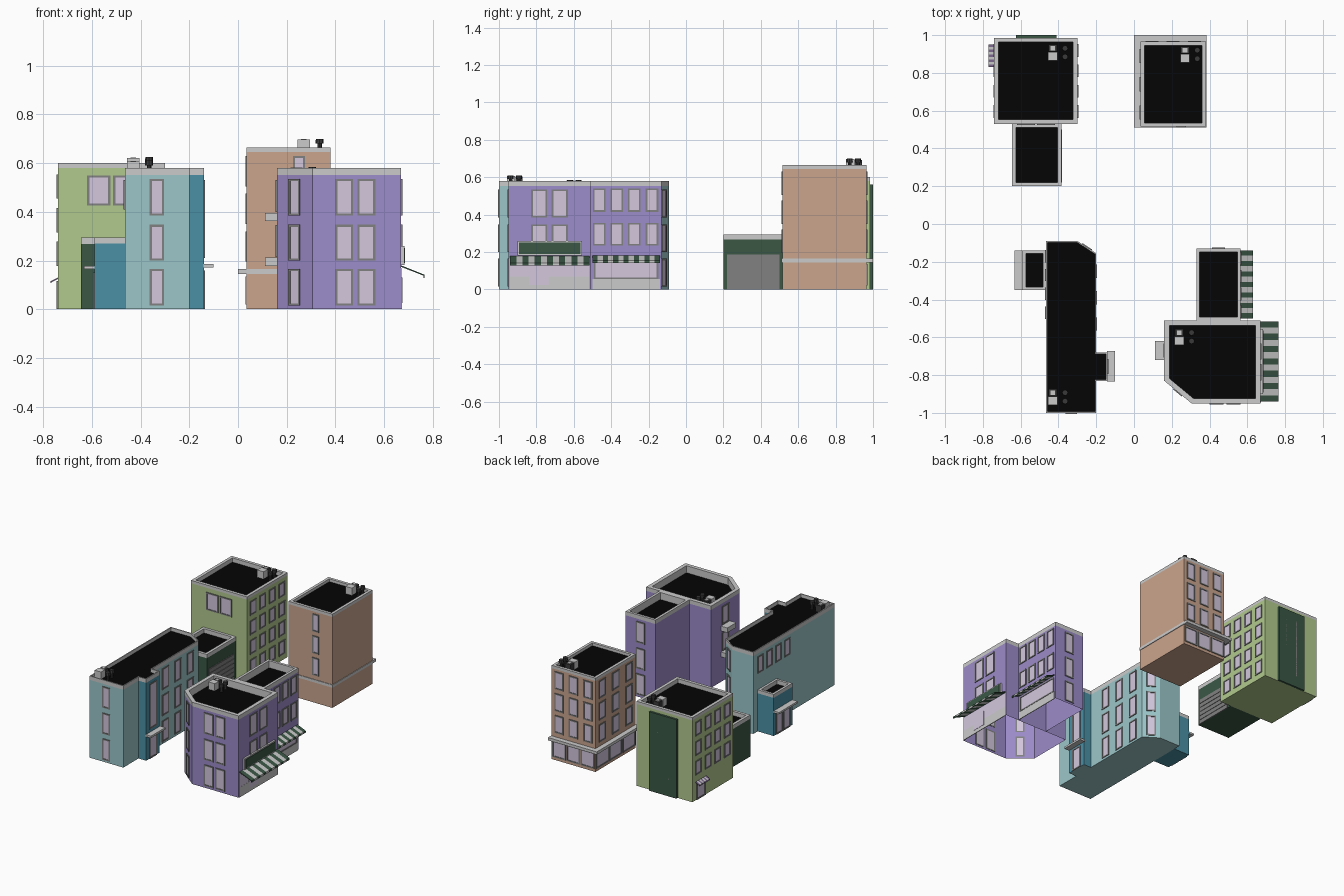
import bpy, bmesh
from mathutils import Vector, Matrix

if "Cube" in bpy.data.objects:
    bpy.data.objects.remove(bpy.data.objects["Cube"])

X, Y, Z = Vector((1, 0, 0)), Vector((0, 1, 0)), Vector((0, 0, 1))
COLORS = dict(green="b0c98c", purple="9b8bc8", teal="9bc5c8", blue="4c8fa5", orange="c9a38c",
              pine="3d5847", black="0d0d0d", glass="d2c6dd", dark="3c3c3c", slate="808080",
              lilac="7d688f")
MATS = {}
for key, h in COLORS.items():
    m = bpy.data.materials.new(key)
    rgb = [(int(h[i:i + 2], 16) / 255) ** 2.2 for i in (0, 2, 4)]
    m.diffuse_color = (*rgb, 1)
    m.use_nodes = True
    m.node_tree.nodes["Principled BSDF"].inputs["Base Color"].default_value = m.diffuse_color
    MATS[key] = m


def finish(bm, name, mats=(), recalc=True):
    if recalc:
        bmesh.ops.recalc_face_normals(bm, faces=bm.faces)
    me = bpy.data.meshes.new(name)
    bm.to_mesh(me)
    bm.free()
    for k in mats:
        me.materials.append(MATS.get(k))
    ob = bpy.data.objects.new(name, me)
    bpy.context.collection.objects.link(ob)
    return ob


# Wall frames: origin, direction along the wall, outward normal
def front(y): return Y * y, X, -Y
def back(y): return Y * y, X, Y
def right(x): return X * x, Y, X
def left(x): return X * x, Y, -X


def edge(a, b):
    a, b = Vector((*a, 0)), Vector((*b, 0))
    u = (b - a).normalized()
    return a, u, Vector((u.y, -u.x, 0))


def sweep(bm, wall, profile, u0, u1):
    """Extrude a (depth, height) profile along a wall."""
    o, u, n = wall
    ends = [[bm.verts.new(o + u * s + n * d + Z * z) for d, z in profile] for s in (u0, u1)]
    k = len(profile)
    bm.faces.new(ends[0])
    bm.faces.new(ends[1][::-1])
    for i in range(k):
        j = (i + 1) % k
        bm.faces.new((ends[0][i], ends[1][i], ends[1][j], ends[0][j]))


def slab(bm, wall, u0, u1, z0, z1, d1, d0=-0.002):
    sweep(bm, wall, [(d0, z0), (d1, z0), (d1, z1), (d0, z1)], u0, u1)


def panel(name, wall, u0, u1, z0, z1, d, mat=None):
    bm = bmesh.new()
    slab(bm, wall, u0, u1, z0, z1, d)
    return finish(bm, name, [mat] if mat else [])


def windows(name, wall, centres, rows, w, border=0.009):
    frames, panes = bmesh.new(), bmesh.new()
    for c in centres:
        for z0, z1 in rows:
            a, b = c - w / 2, c + w / 2
            slab(panes, wall, a + border, b - border, z0 + border, z1 - border, 0.0015)
            for u0, u1, s, t in ((a, a + border, z0, z1), (b - border, b, z0, z1),
                                 (a + border, b - border, z0, z0 + border),
                                 (a + border, b - border, z1 - border, z1)):
                slab(frames, wall, u0, u1, s, t, 0.005)
    finish(frames, name + "_frames", ["slate"])
    finish(panes, name + "_panes", ["glass"])


def offset(pts, d):
    out, k = [], len(pts)
    for i in range(k):
        p, q, r = (Vector(pts[(i + j) % k]) for j in (-1, 0, 1))
        e, f = (q - p).normalized(), (r - q).normalized()
        n, m = Vector((-e.y, e.x)), Vector((-f.y, f.x))
        out.append(q + (n + m) * d / (1 + n.dot(m)))
    return out


def building(name, pts, top, cap, rim, depth, mat, base=True, accent=None):
    """Walls, grey parapet and sunken black roof; accent = (material, minimum x)."""
    bm = bmesh.new()
    inner = offset(pts, rim)
    loops = [[bm.verts.new((p[0], p[1], z)) for p in ps] for ps, z in
             ((pts, 0), (pts, top - cap), (pts, top), (inner, top), (inner, top - depth))]
    k = len(pts)
    for li in range(4):
        for i in range(k):
            j = (i + 1) % k
            f = bm.faces.new((loops[li][i], loops[li][j], loops[li + 1][j], loops[li + 1][i]))
            f.material_index = min(li, 1)
            if li == 0 and accent and f.calc_center_median().x > accent[1]:
                f.material_index = 3
    bm.faces.new(loops[4]).material_index = 2
    if base:
        bm.faces.new(loops[0][::-1])
    mats = [mat, None, "black"] + ([accent[0]] if accent else [])
    return finish(bm, name, mats, recalc=False)


def rect(x0, x1, y0, y1): return [(x0, y0), (x1, y0), (x1, y1), (x0, y1)]


def awning(name, wall, u0, u1, count, d, zt, zb, drop, mat):
    prof = [(0, zt), (d, zb), (d, zb - drop), (d - 0.004, zb - drop), (d - 0.004, zb - 0.004), (0, zt - 0.006)]
    step = (u1 - u0) / count
    for label, first, m in (("dark", 0, [mat]), ("light", 1, [])):
        bm = bmesh.new()
        for i in range(first, count, 2):
            sweep(bm, wall, prof, u0 + i * step, u0 + (i + 1) * step)
        finish(bm, f"{name}_{label}_stripes", m)


def roof_gear(name, x, y, z):
    # Air handler, hatch and two mushroom vents
    wall = (Vector((x, y, z)), X, Y)
    bm, dk = bmesh.new(), bmesh.new()
    slab(bm, wall, -0.025, 0.025, 0, 0.052, -0.02, -0.065)
    slab(bm, wall, -0.012, 0.012, 0, 0.053, 0.012, -0.012)
    slab(dk, wall, -0.023, 0.023, 0, 0.048, 0.02, -0.018)
    for vy in (0.0, -0.045):
        for r, z0, z1 in ((0.010, 0, 0.035), (0.017, 0.035, 0.055)):
            bmesh.ops.create_cone(dk, cap_ends=True, segments=8, radius1=r, radius2=r * 0.9, depth=z1 - z0,
                                  matrix=Matrix.Translation((x + 0.065, y + vy, z + (z0 + z1) / 2)))
    finish(bm, name + "_air_units")
    finish(dk, name + "_vents", ["dark"])


# Green building with low garage wing
building("green_building", rect(-0.74, -0.30, 0.53, 0.985), 0.60, 0.02, 0.022, 0.03, "green")
windows("green_front", front(0.53), (-0.572, -0.465), [(0.425, 0.55)], 0.095)
floors4 = [(0.04 + 0.138 * i, 0.14 + 0.138 * i) for i in range(4)]
cols4 = [0.595 + 0.108 * i for i in range(4)]
windows("green_right", right(-0.30), cols4, floors4, 0.068)
windows("green_left", left(-0.74), cols4, floors4[1:], 0.068)
windows("green_shopfront", left(-0.74), (0.89,), [(0.0, 0.115)], 0.10)
awning("green_awning", left(-0.74), 0.83, 0.95, 9, 0.03, 0.13, 0.115, 0.008, "lilac")
panel("green_stair_panel", back(0.985), -0.625, -0.41, 0, 0.56, 0.015, "pine")
windows("green_stair", back(1.0 - 0.005), (-0.517,), [(0.08, 0.50)], 0.09)
building("garage_wing", rect(-0.645, -0.385, 0.20, 0.531), 0.295, 0.027, 0.02, 0.03, "pine")
bm = bmesh.new()
for i in range(6):
    slab(bm, right(-0.385), 0.22, 0.50, 0.031 * i, 0.031 * i + 0.027, 0.004)
slab(bm, right(-0.385), 0.22, 0.50, 0, 0.186, 0.001)
finish(bm, "garage_door", ["slate"])
roof_gear("green_roof", -0.43, 0.93, 0.57)

# Orange building with shop floor and ledge
building("orange_building", rect(0.035, 0.38, 0.515, 0.965), 0.665, 0.02, 0.02, 0.02, "orange")
rows = [(0.195 + 0.155 * i, 0.32 + 0.155 * i) for i in range(3)]
windows("orange_front", front(0.515), (0.25,), rows, 0.05)
windows("orange_back", back(0.965), (0.095, 0.207, 0.32), rows, 0.07)
windows("orange_left", left(0.035), (0.59, 0.74, 0.89), rows, 0.075)
windows("orange_shop_back", back(0.965), (0.095, 0.207, 0.32), [(0.02, 0.135)], 0.105)
windows("orange_shop_left", left(0.035), (0.59, 0.74, 0.89), [(0.02, 0.135)], 0.14)
bm = bmesh.new()
slab(bm, left(0.035), 0.512, 1.0, 0.145, 0.165, 0.035)
slab(bm, back(0.965), 0.035, 0.383, 0.145, 0.165, 0.035)
slab(bm, right(0.38), 0.512, 0.965, 0.145, 0.165, 0.004)
slab(bm, front(0.515), 0.035, 0.383, 0.145, 0.165, 0.004)
finish(bm, "orange_ledge")
roof_gear("orange_roof", 0.27, 0.92, 0.645)

# Teal building with blue stair bay and side porch
building("teal_building", [(-0.465, -1), (-0.2, -1), (-0.2, -0.83), (-0.14, -0.83), (-0.14, -0.68), (-0.2, -0.68),
                           (-0.2, -0.155), (-0.30, -0.09), (-0.465, -0.09)],
         0.58, 0.028, 0.007, 0.025, "teal", accent=("blue", -0.199))
floors3 = [(0.015, 0.165), (0.20, 0.347), (0.385, 0.535)]
windows("teal_front", front(-1), (-0.333,), floors3, 0.06)
windows("teal_right", right(-0.2), (-0.53, -0.39, -0.25), floors3, 0.07)
windows("teal_corner", edge((-0.2, -0.155), (-0.3, -0.09)), (0.06,), floors3, 0.06)
windows("teal_left", left(-0.465), (-0.17, -0.27, -0.37, -0.47), [(0.41, 0.53)], 0.065)
windows("stair_bay", right(-0.14), (-0.755,), [(0.0, 0.16), (0.21, 0.53)], 0.08)
panel("stair_bay_canopy", right(-0.14), -0.833, -0.672, 0.172, 0.186, 0.04)
building("side_porch", rect(-0.59, -0.464, -0.35, -0.14), 0.295, 0.025, 0.017, 0.03, "blue")
windows("porch_door", left(-0.59), (-0.285, -0.205), [(0.0, 0.15)], 0.075)
panel("porch_canopy", left(-0.59), -0.35, -0.14, 0.165, 0.178, 0.042)
roof_gear("teal_roof", -0.43, -0.893, 0.555)

# Purple corner building and rear wing, both open underneath
A, B = (0.16, -0.83), (0.305, -0.95)
building("purple_building", [B, (0.67, -0.95), (0.67, -0.51), (0.16, -0.51), A],
         0.58, 0.028, 0.027, 0.05, "purple", base=False)
building("purple_wing", rect(0.33, 0.565, -0.511, -0.13), 0.58, 0.028, 0.018, 0.05, "purple", base=False)
windows("purple_front", front(-0.95), (0.436, 0.527), floors3, 0.074)
windows("purple_corner", edge(A, B), (0.094,), floors3, 0.06)
windows("purple_right", right(0.67), (-0.785, -0.675), floors3[1:], 0.086)
windows("purple_left", left(0.16), (-0.67,), [(0.215, 0.345), (0.40, 0.53)], 0.075)
wing_cols = (-0.464, -0.37, -0.277, -0.182)
windows("wing_right", right(0.565), wing_cols, [(0.235, 0.355), (0.415, 0.54)], 0.068)
windows("wing_back", back(-0.13), (0.447,), floors3, 0.07)
for i, z in enumerate((0.178, 0.362)):
    panel(f"purple_balcony_{i + 1}", left(0.16), -0.72, -0.62, z, z + 0.034, 0.05)

# Shop fronts, awnings and blank signboard
panel("shop_plinth", right(0.67), -0.945, -0.515, 0, 0.07, 0.003)
panel("shop_glass", right(0.67), -0.945, -0.515, 0.07, 0.17, 0.002, "glass")
panel("shop_door", right(0.67), -0.84, -0.735, 0.025, 0.13, 0.005, "glass")
awning("shop_awning", right(0.67), -0.94, -0.515, 13, 0.095, 0.18, 0.142, 0.014, "pine")
panel("signboard_border", right(0.67), -0.90, -0.555, 0.182, 0.26, 0.013)
panel("signboard", right(0.67), -0.892, -0.563, 0.19, 0.252, 0.016, "pine")
panel("wing_plinth", right(0.565), -0.50, -0.14, 0, 0.055, 0.003)
windows("wing_shop", right(0.565), (-0.32,), [(0.055, 0.165)], 0.345)
awning("wing_awning", right(0.565), -0.50, -0.14, 13, 0.065, 0.182, 0.155, 0.013, "pine")
roof_gear("purple_roof", 0.24, -0.575, 0.53)
